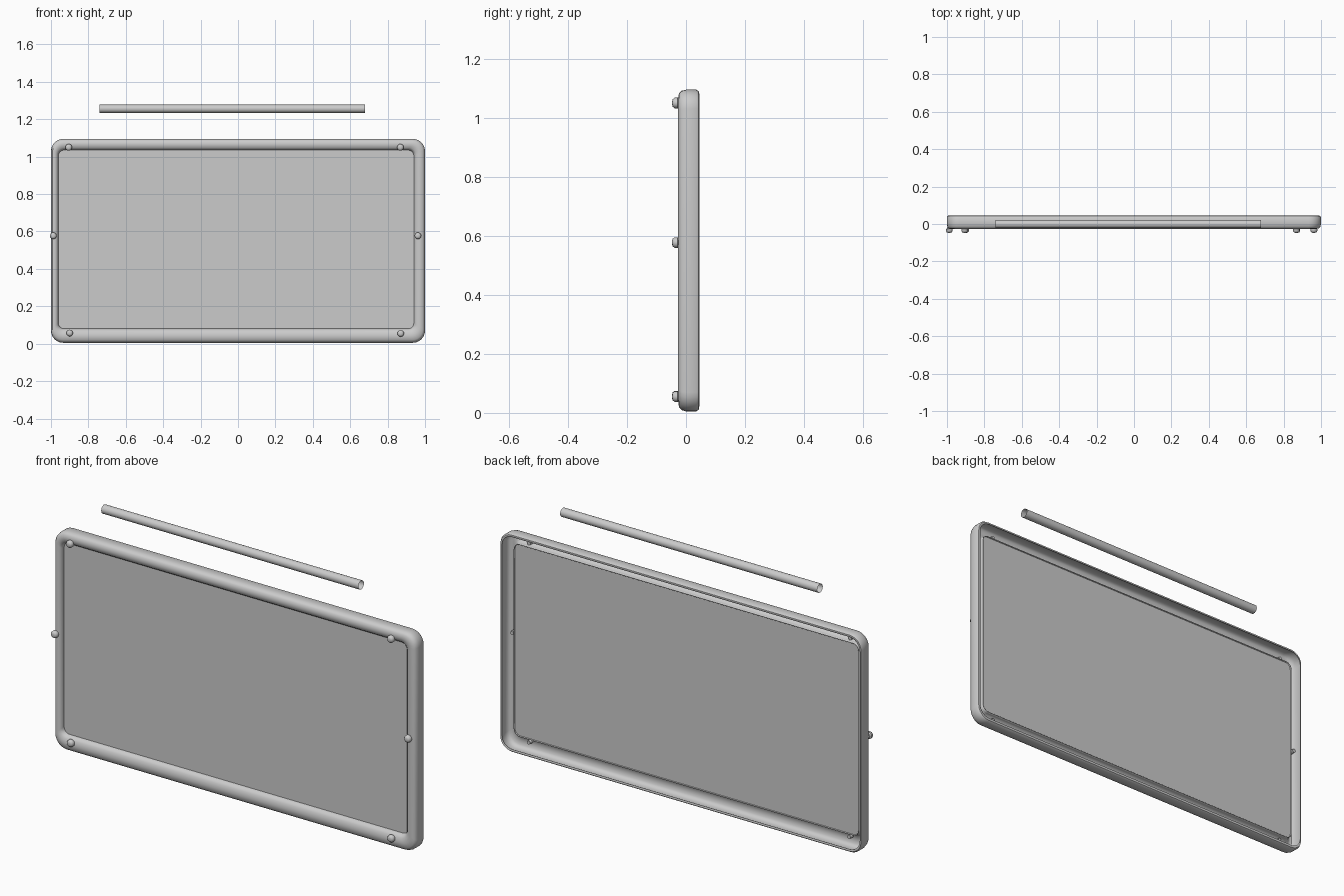
import bpy, bmesh, math
from mathutils import Matrix

cube = bpy.data.objects.get("Cube")
if cube:
    bpy.data.objects.remove(cube, do_unlink=True)

grey = bpy.data.materials.new("plain grey")
grey.use_nodes = True
grey.diffuse_color = (0.6, 0.6, 0.6, 1)
grey.node_tree.nodes["Principled BSDF"].inputs["Base Color"].default_value = (0.6, 0.6, 0.6, 1)

OUTER = (-1.0, 1.0, 0.005, 1.095, 0.065)   # left, right, bottom, top, corner radius
INNER = (-0.96, 0.94, 0.08, 1.035, 0.03)


def finish(bm, name, angle=40):
    mesh = bpy.data.meshes.new(name)
    bmesh.ops.recalc_face_normals(bm, faces=bm.faces)
    bm.to_mesh(mesh)
    bm.free()
    mesh.materials.append(grey)
    obj = bpy.data.objects.new(name, mesh)
    bpy.context.collection.objects.link(obj)
    bpy.ops.object.select_all(action='DESELECT')
    obj.select_set(True)
    bpy.context.view_layer.objects.active = obj
    bpy.ops.object.shade_smooth_by_angle(angle=math.radians(angle))
    return obj


def ring(bm, t, y, steps=6):
    """Rounded rectangle between the outer (t=0) and inner (t=1) outlines."""
    x0, x1, z0, z1, r = [a + (b - a) * t for a, b in zip(OUTER, INNER)]
    corners = [(x1 - r, z1 - r), (x0 + r, z1 - r), (x0 + r, z0 + r), (x1 - r, z0 + r)]
    verts = []
    for i, (cx, cz) in enumerate(corners):
        for k in range(steps + 1):
            a = math.pi / 2 * (i + k / steps)
            verts.append(bm.verts.new((cx + r * math.cos(a), y, cz + r * math.sin(a))))
    return verts


def bridge(bm, a, b):
    n = len(a)
    for i in range(n):
        j = (i + 1) % n
        bm.faces.new((a[i], a[j], b[j], b[i]))


# Hollow frame, open at the back, with a rounded front and a small rear lip
profile = [(0.22, 0.045), (0.08, 0.043), (0, 0.035), (0, 0.0), (0.06, -0.015),
           (0.2, -0.024), (0.5, -0.027), (0.8, -0.022), (0.95, -0.012), (1, 0.0), (1, 0.012)]
bm = bmesh.new()
rings = [ring(bm, t, y) for t, y in profile]
for a, b in zip(rings, rings[1:]):
    bridge(bm, a, b)
frame = finish(bm, "frame")
shell = frame.modifiers.new("thickness", 'SOLIDIFY')
shell.thickness = 0.003
shell.offset = -1

# Flat panel set inside the frame
bm = bmesh.new()
front, back = ring(bm, 1, 0.0), ring(bm, 1, 0.006)
bridge(bm, front, back)
bm.faces.new(front)
bm.faces.new(back)
finish(bm, "panel")

# Round-headed studs, each with a pin through the frame
studs = {"top_right": (-0.905, 1.05), "top_left": (0.868, 1.05),
         "middle_right": (-0.988, 0.577), "middle_left": (0.962, 0.577),
         "bottom_right": (-0.9, 0.057), "bottom_left": (0.87, 0.055)}
stud_profile = [(0.009, 0.0), (0.011, -0.024), (0.018, -0.028),
                (0.018, -0.038), (0.013, -0.045), (0.006, -0.047)]
for place, (x, z) in studs.items():
    bm = bmesh.new()
    loops = []
    for r, y in stud_profile:
        loops.append([bm.verts.new((x + r * math.cos(math.tau * i / 12), y,
                                    z + r * math.sin(math.tau * i / 12))) for i in range(12)])
    for a, b in zip(loops, loops[1:]):
        bridge(bm, a, b)
    bm.faces.new(loops[0])
    bm.faces.new(loops[-1])
    finish(bm, "stud_" + place, 50)

# Thin open tube floating above the frame
bm = bmesh.new()
turn = Matrix.Translation((-0.03, 0, 1.256)) @ Matrix.Rotation(math.pi / 2, 4, 'Y')
bmesh.ops.create_cone(bm, cap_ends=False, segments=20, radius1=0.022, radius2=0.022,
                      depth=1.42, matrix=turn)
finish(bm, "top_tube")
